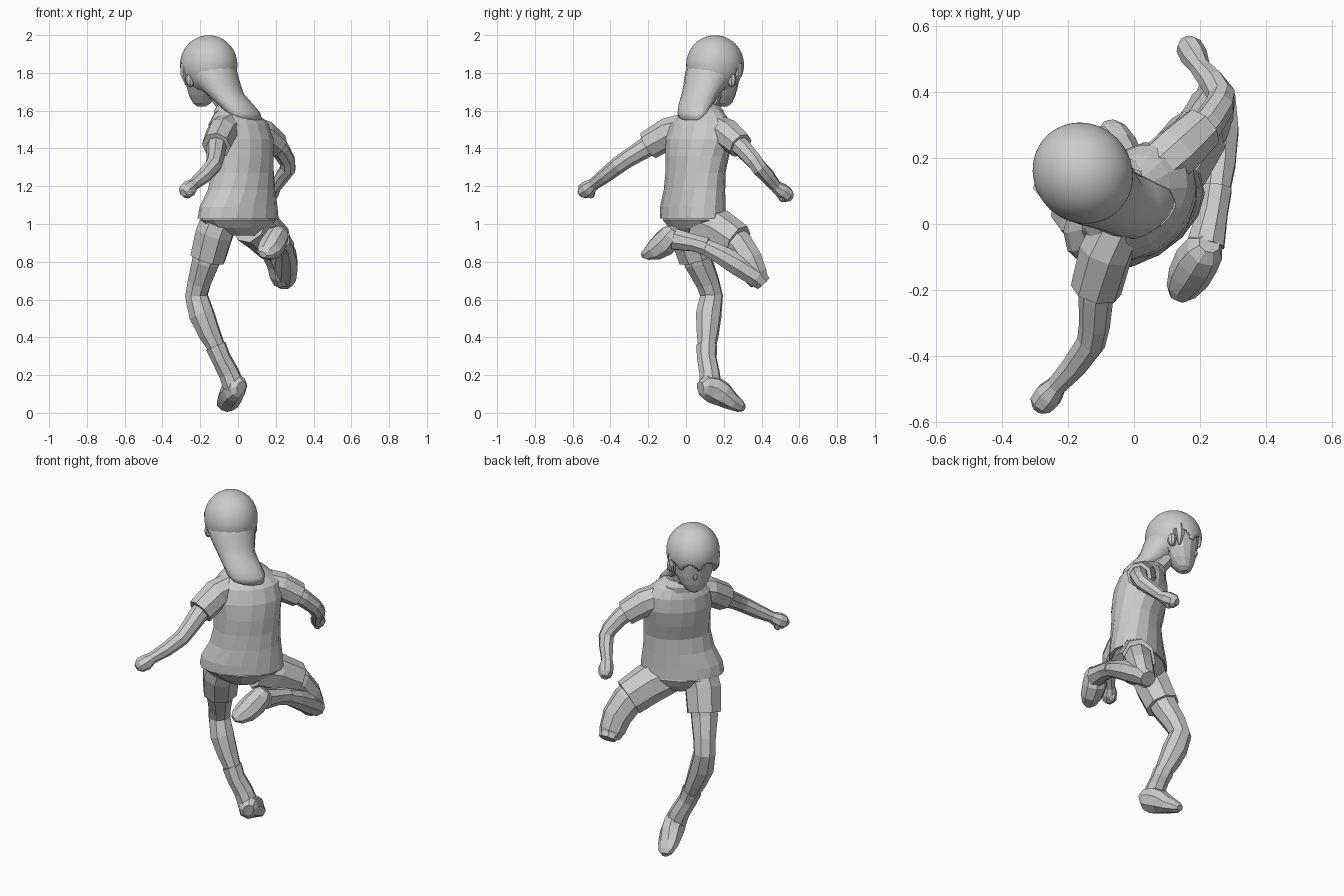
import bpy, bmesh, math
from mathutils import Vector as V

def skin(name, rings, smooth=False):
    """Bridge equal-sized point rings into a closed shape."""
    bm = bmesh.new()
    rows = [[bm.verts.new(p) for p in r] for r in rings]
    n = len(rows[0])
    for a, b in zip(rows, rows[1:]):
        for i in range(n):
            bm.faces.new((a[i], a[(i + 1) % n], b[(i + 1) % n], b[i]))
    bm.faces.new(rows[0][::-1])
    bm.faces.new(rows[-1])
    bmesh.ops.recalc_face_normals(bm, faces=bm.faces)
    return finish(name, bm, smooth)

def finish(name, bm, smooth=False):
    me = bpy.data.meshes.new(name)
    bm.to_mesh(me)
    bm.free()
    for p in me.polygons:
        p.use_smooth = smooth
    ob = bpy.data.objects.new(name, me)
    bpy.context.collection.objects.link(ob)
    return ob

def stack(name, levels, n=16, smooth=False):
    """Horizontal ovals: z, centre x, centre y, half width, half depth, turn in degrees."""
    rings = []
    for z, cx, cy, a, b, t in levels:
        c, s = math.cos(math.radians(t)), math.sin(math.radians(t))
        ring = []
        for i in range(n):
            k = 2 * math.pi * i / n
            u, v = a * math.cos(k), b * math.sin(k)
            ring.append(V((cx + u * c - v * s, cy + u * s + v * c, z)))
        rings.append(ring)
    return skin(name, rings, smooth)

def tube(name, pts, n=8, ref=(-0.64, 0.77, 0.1)):
    """Limb along a path: x, y, z, half width[, half height]."""
    P = [V(p[:3]) for p in pts]
    rings = []
    for i, p in enumerate(P):
        d = (P[min(i + 1, len(P) - 1)] - P[max(i - 1, 0)]).normalized()
        u = V(ref).cross(d).normalized()
        v = d.cross(u)
        w, h = pts[i][3], pts[i][-1]
        rings.append([p + u * w * math.cos(2 * math.pi * (k + .5) / n)
                      + v * h * math.sin(2 * math.pi * (k + .5) / n) for k in range(n)])
    return skin(name, rings)

def ball(name, loc, r, seg=8, rng=6):
    bm = bmesh.new()
    bmesh.ops.create_uvsphere(bm, u_segments=seg, v_segments=rng, radius=1)
    for v in bm.verts:
        v.co = V((v.co.x * r[0], v.co.y * r[1], v.co.z * r[2])) + V(loc)
    return finish(name, bm)

# shirt: twists from hips to shoulders
stack("shirt", [(1.03, .0, .035, .232, .15, 30), (1.09, .003, .035, .225, .148, 32),
                (1.18, .018, .045, .196, .142, 36), (1.27, .025, .05, .185, .138, 40),
                (1.36, .02, .06, .187, .15, 44), (1.45, .012, .07, .2, .152, 47),
                (1.53, .003, .078, .185, .135, 48), (1.58, -.01, .088, .135, .105, 48),
                (1.615, -.015, .09, .09, .08, 48), (1.635, -.02, .095, .06, .06, 48)])
tube("left_sleeve", [(-.04, .02, 1.52, .075), (-.085, -.085, 1.485, .083), (-.115, -.2, 1.415, .078)])
tube("right_sleeve", [(.05, .15, 1.51, .075), (.13, .22, 1.475, .08), (.205, .29, 1.415, .07)])
stack("collar", [(1.565, -.03, .1, .105, .09, 45), (1.60, -.035, .105, .1, .085, 45),
                 (1.63, -.035, .105, .075, .07, 45)], 10)

# arms ending in fists
tube("left_arm", [(-.09, -.06, 1.5, .06), (-.115, -.22, 1.4, .053), (-.12, -.31, 1.345, .047),
                  (-.13, -.36, 1.31, .045), (-.18, -.43, 1.255, .04), (-.235, -.49, 1.21, .032),
                  (-.258, -.518, 1.188, .044), (-.28, -.545, 1.172, .04), (-.29, -.562, 1.163, .02)])
tube("right_arm", [(.14, .22, 1.475, .06), (.225, .305, 1.395, .05), (.26, .36, 1.335, .045),
                   (.265, .39, 1.295, .043), (.237, .43, 1.255, .04), (.2, .475, 1.2, .032),
                   (.182, .508, 1.175, .042), (.165, .54, 1.15, .04), (.158, .56, 1.14, .02)])
ball("left_thumb", (-.265, -.505, 1.165), (.022, .025, .03))
ball("right_thumb", (.178, .51, 1.145), (.025, .022, .03))

# shorts
stack("shorts_seat", [(1.08, .0, .04, .2, .125, 30), (1.02, .0, .04, .222, .142, 31),
                      (.98, .0, .045, .175, .12, 32), (.94, .0, .05, .1, .085, 34)], 12)
tube("left_shorts_leg", [(-.09, .0, 1.04, .1), (-.125, .015, .95, .105), (-.16, .055, .82, .098)])
tube("right_shorts_leg", [(.06, .08, 1.0, .105), (.125, .175, .965, .115, .105),
                          (.195, .275, .897, .108, .092)])

# standing leg
tube("standing_leg", [(-.13, .03, .95, .085), (-.17, .065, .8, .078), (-.205, .115, .69, .065),
                      (-.22, .135, .62, .063), (-.192, .12, .52, .07), (-.15, .115, .42, .06),
                      (-.105, .11, .33, .046)])
tube("standing_sock", [(-.118, .11, .355, .057), (-.09, .11, .29, .053),
                       (-.048, .125, .21, .056), (-.018, .13, .13, .06)])
tube("standing_shoe", [(.018, .075, .135, .03, .035), (.003, .095, .14, .052, .062),
                       (-.02, .14, .125, .062, .075), (-.035, .19, .1, .066, .068),
                       (-.053, .245, .06, .062, .046), (-.068, .288, .035, .046, .032),
                       (-.073, .308, .024, .022, .016)], 8, (.3, .3, 1))

# lifted leg, folded back at the knee
tube("lifted_thigh", [(.14, .19, .95, .085), (.2, .28, .88, .092, .08), (.23, .335, .8, .085, .072),
                      (.238, .366, .73, .076, .066), (.242, .386, .685, .055, .045)])
tube("lifted_shin", [(.242, .41, .685, .05, .045), (.246, .375, .722, .066, .06),
                     (.255, .28, .783, .066, .063), (.255, .18, .84, .056, .054),
                     (.248, .09, .885, .043, .043)], 8, (0, .4, 1))
tube("lifted_sock", [(.25, .11, .88, .05), (.24, .04, .9, .048), (.218, -.06, .92, .06)],
     8, (0, .4, 1))
tube("lifted_shoe", [(.228, -.06, .975, .035, .03), (.215, -.075, .945, .06, .062),
                     (.19, -.112, .9, .068, .072), (.165, -.162, .865, .066, .058),
                     (.142, -.205, .845, .05, .034), (.13, -.228, .838, .024, .016)],
     8, (.1, -.7, .7))

# head: face looks along F, S points to the figure's right
F, S = V((-.66, .75, 0)), V((.75, .66, 0))
C = V((-.155, .154, 1.842))
TURN = 41.3
def at(off, z, side=0):
    p = C + F * off + S * side
    return (p.x, p.y, z)

tube("neck", [(-.01, .09, 1.57, .06), (-.08, .125, 1.66, .055), (-.13, .145, 1.74, .055)])
stack("face", [(z, *at(o, z)[:2], a, b, TURN) for z, o, a, b in
               ((1.622, .058, .022, .022), (1.64, .055, .05, .046), (1.68, .045, .08, .07),
                (1.73, .03, .105, .095), (1.80, .018, .12, .118), (1.87, .0, .13, .135),
                (1.93, .0, .1, .1))], 14)
ball("nose", at(.122, 1.735), (.014, .014, .022))
for name, sgn in (("left_ear", -1), ("right_ear", 1)):
    ball(name, at(.01, 1.765, sgn * .122), (.025, .025, .042))

# hair cap: smooth dome with the face opening cut out as a jagged fringe
bm = bmesh.new()
bmesh.ops.create_uvsphere(bm, u_segments=64, v_segments=48, radius=.157)
bmesh.ops.translate(bm, verts=bm.verts, vec=C)
cut = []
for f in bm.faces:
    p = f.calc_center_median() - C
    fw, sd = p.dot(F), p.dot(S)
    jag = .045 * abs(math.sin(sd * 30 + .6))
    if (fw > .03 and p.z < -.065 + jag) or p.z < -.13:
        cut.append(f)
bmesh.ops.delete(bm, geom=cut, context='FACES')
for v in bm.verts:  # slightly narrower than deep
    v.co -= S * ((v.co - C).dot(S) * .06)
cap = finish("hair_cap", bm, True)
mod = cap.modifiers.new("thickness", 'SOLIDIFY')
mod.thickness, mod.offset = .014, -1

# hair falling behind the neck
stack("back_hair", [(1.90, -.15, .148, .11, .12, TURN), (1.80, -.137, .13, .134, .136, TURN),
                    (1.74, -.105, .105, .122, .115, TURN), (1.69, -.07, .078, .105, .096, TURN),
                    (1.64, -.02, .055, .103, .084, TURN), (1.59, .03, .036, .103, .062, TURN),
                    (1.55, .065, .02, .078, .03, TURN)], 16, True)
# side locks framing the face
for name, sgn in (("left_lock", -1), ("right_lock", 1)):
    tube(name, [(*at(.05, 1.85, sgn * .118), .03, .03), (*at(.055, 1.79, sgn * .118), .024, .024),
                (*at(.05, 1.735, sgn * .112), .006, .006)], 6)
